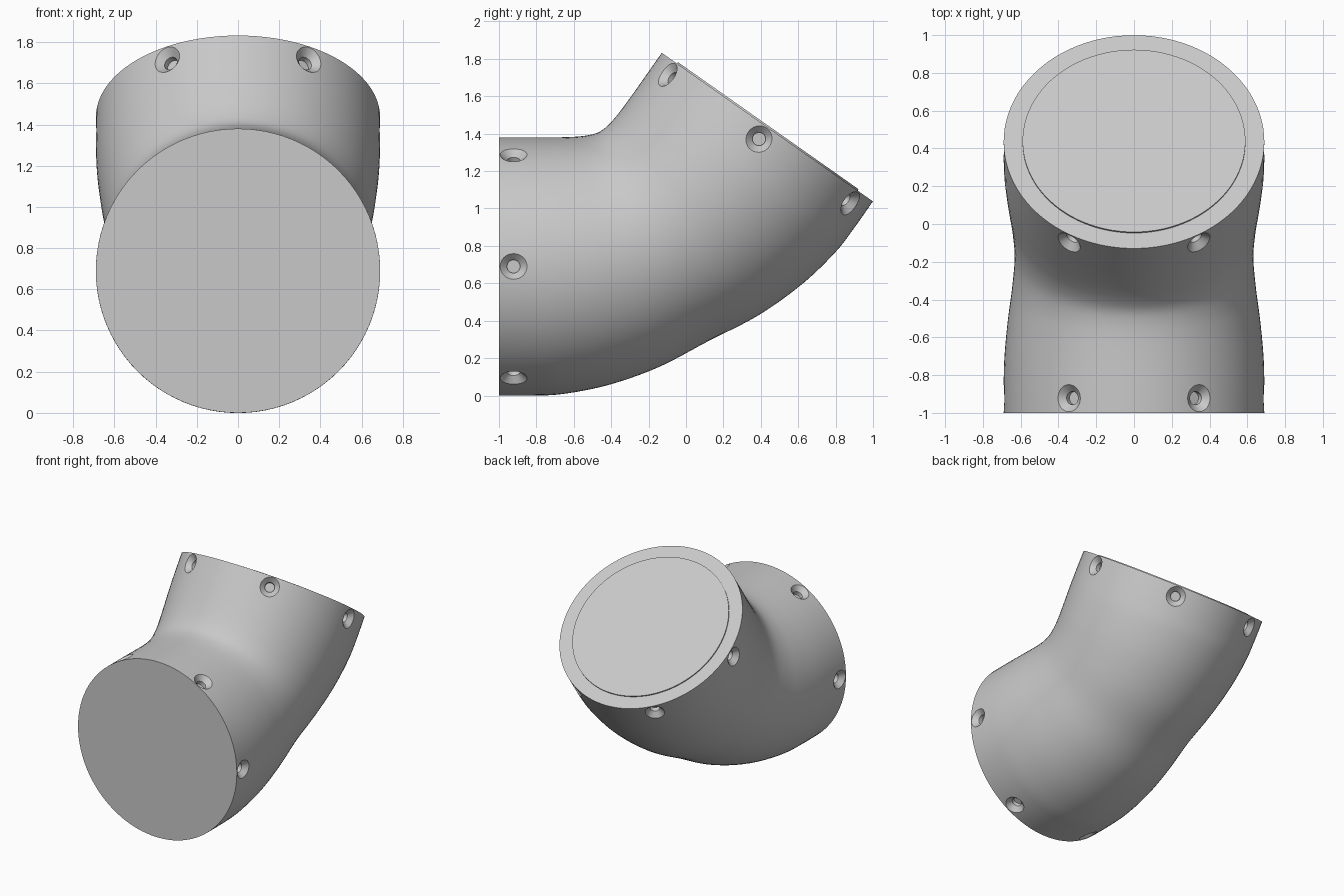
import bpy, bmesh, math
from mathutils import Vector

cube = bpy.data.objects.get("Cube")
if cube:
    bpy.data.objects.remove(cube, do_unlink=True)

grey = bpy.data.materials.new("plain_grey")
grey.use_nodes = True
colour = (0.58, 0.58, 0.58, 1)
grey.diffuse_color = colour
grey.node_tree.nodes["Principled BSDF"].inputs["Base Color"].default_value = colour

RADIUS = 0.69
SEGMENTS = 96
# The elbow is symmetric about its mitre plane
MITRE_POINT = Vector((0, -0.2825, 1.0625))
MITRE_NORMAL = Vector((0, 0.8875, 0.4608)).normalized()


def reflect(p):
    return p - 2 * (p - MITRE_POINT).dot(MITRE_NORMAL) * MITRE_NORMAL


def make_object(name, bm):
    bmesh.ops.recalc_face_normals(bm, faces=bm.faces)
    mesh = bpy.data.meshes.new(name)
    bm.to_mesh(mesh)
    bm.free()
    mesh.materials.append(grey)
    obj = bpy.data.objects.new(name, mesh)
    bpy.context.collection.objects.link(obj)
    return obj


def loft(bm, rings):
    """Skin a list of point rings and cap both ends."""
    rings = [[bm.verts.new(p) for p in ring] for ring in rings]
    n = len(rings[0])
    for a, b in zip(rings, rings[1:]):
        for i in range(n):
            j = (i + 1) % n
            bm.faces.new((a[i], a[j], b[j], b[i]))
    bm.faces.new(rings[0])
    bm.faces.new(rings[-1])


def circle(centre, u, v, n=SEGMENTS):
    return [centre + u * math.cos(2 * math.pi * i / n) + v * math.sin(2 * math.pi * i / n)
            for i in range(n)]


def smooth(obj):
    bpy.ops.object.select_all(action='DESELECT')
    obj.select_set(True)
    bpy.context.view_layer.objects.active = obj
    bpy.ops.object.shade_smooth_by_angle(angle=math.radians(30))


# Elbow body: inner bend (y, z), outer bend (y, z), half width
half = [
    ((-1.00, 1.38), (-1.00, 0.00), 0.690),
    ((-0.85, 1.38), (-0.82, 0.00), 0.690),
    ((-0.72, 1.38), (-0.66, 0.008), 0.685),
    ((-0.60, 1.383), (-0.42, 0.055), 0.668),
    ((-0.52, 1.392), (-0.15, 0.15), 0.645),
]
sections = [(Vector((0, *a)), Vector((0, *b)), w) for a, b, w in half]
waist = (Vector((0, -0.463, 1.41)), Vector((0, 0.118, 0.29)), 0.632)
sections += [waist] + [(reflect(a), reflect(b), w) for a, b, w in reversed(sections)]


def spline(p0, p1, p2, p3, t):
    return 0.5 * (2 * p1 + (p2 - p0) * t + (2 * p0 - 5 * p1 + 4 * p2 - p3) * t ** 2
                  + (3 * p1 - p0 - 3 * p2 + p3) * t ** 3)


STEPS = 6
last = len(sections) - 1
rings = []
for k in range(last * STEPS + 1):
    i = min(k // STEPS, last - 1)
    t = k / STEPS - i
    near = [sections[max(0, min(last, i + d))] for d in (-1, 0, 1, 2)]
    inner, outer, width = [spline(*[s[c] for s in near], t) for c in range(3)]
    rings.append(circle((inner + outer) / 2, Vector((width, 0, 0)), (inner - outer) / 2))
bm = bmesh.new()
loft(bm, rings)
body = make_object("elbow_body", bm)

# Countersunk screw holes: six around each end
hole_profile = [(0.035, -0.065), (0.035, -0.035), (0.07, 0.0), (0.082, 0.012)]
bm = bmesh.new()
for k in range(6):
    a = math.radians(60 * k)
    out = Vector((math.cos(a), 0, math.sin(a)))
    side = Vector((-math.sin(a), 0, math.cos(a)))
    along = Vector((0, 1, 0))
    base = Vector((0, -0.922, RADIUS)) + out * (RADIUS - 0.002)
    cut = [circle(base + out * d, side * r, along * r, 32) for r, d in hole_profile]
    loft(bm, cut)
    loft(bm, [[reflect(p) for p in ring] for ring in cut])
cutter = make_object("screw_hole_cutter", bm)
cutter.hide_render = True

mod = body.modifiers.new("screw_holes", 'BOOLEAN')
mod.operation = 'DIFFERENCE'
mod.solver = 'EXACT'
mod.object = cutter
bpy.context.view_layer.objects.active = body
bpy.ops.object.modifier_apply(modifier=mod.name)
bpy.data.objects.remove(cutter, do_unlink=True)
smooth(body)

# Slightly raised disc on the upper end
bm = bmesh.new()
disc = [circle(Vector((0, y, RADIUS)), Vector((0.59, 0, 0)), Vector((0, 0, 0.59)))
        for y in (-0.99, -1.009)]
loft(bm, [[reflect(p) for p in ring] for ring in disc])
smooth(make_object("end_disc", bm))
